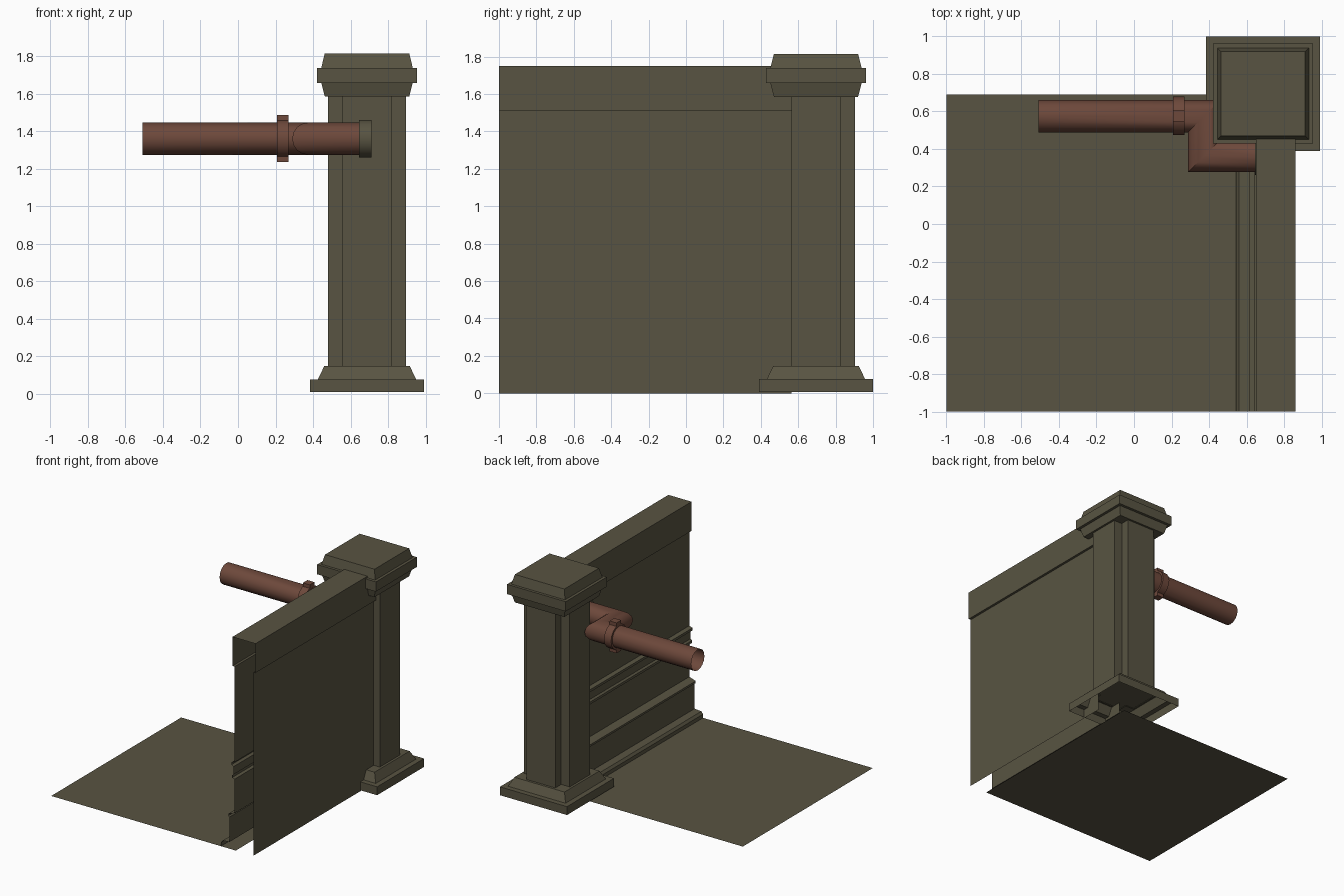
import bpy, bmesh, math
from mathutils import Vector

if "Cube" in bpy.data.objects:
    bpy.data.objects.remove(bpy.data.objects["Cube"])


def material(name, rgb):
    m = bpy.data.materials.new(name)
    m.diffuse_color = (*rgb, 1)
    m.use_nodes = True
    m.node_tree.nodes["Principled BSDF"].inputs["Base Color"].default_value = m.diffuse_color
    return m


OLIVE = material("olive_stone", (0.098, 0.088, 0.054))
BROWN = material("rust_brown", (0.155, 0.066, 0.044))


def finish(bm, name, mat, smooth=False):
    bmesh.ops.recalc_face_normals(bm, faces=bm.faces)
    me = bpy.data.meshes.new(name)
    bm.to_mesh(me)
    bm.free()
    ob = bpy.data.objects.new(name, me)
    bpy.context.collection.objects.link(ob)
    me.materials.append(mat)
    if smooth:
        bpy.ops.object.select_all(action='DESELECT')
        ob.select_set(True)
        bpy.context.view_layer.objects.active = ob
        bpy.ops.object.shade_smooth_by_angle(angle=math.radians(35))
    return ob


def loft(bm, rings, closed=True):
    """Join rings of points with quads; returns the vertex rings."""
    vs = [[bm.verts.new(p) for p in r] for r in rings]
    n = len(vs[0])
    for a, b in zip(vs, vs[1:]):
        for i in range(n if closed else n - 1):
            j = (i + 1) % n
            bm.faces.new((a[i], a[j], b[j], b[i]))
    return vs


CX, CY = 0.688, 0.695  # post centre


def square_stack(name, levels, bottom):
    bm = bmesh.new()
    vs = loft(bm, [[(CX + sx * h, CY + sy * h, z) for sx, sy in
                    ((-1, -1), (1, -1), (1, 1), (-1, 1))] for h, z in levels])
    bm.faces.new(vs[-1])
    if bottom:
        bm.faces.new(vs[0])
    return finish(bm, name, OLIVE)


# Post base (hollow underneath) and cap
square_stack("post_base", [(.305, .008), (.305, .077), (.262, .077), (.228, .147)], False)
square_stack("post_cap", [(.225, 1.585), (.244, 1.658), (.267, 1.658), (.267, 1.738),
                          (.244, 1.738), (.225, 1.815)], True)

# Post shaft: square with notched corners
bm = bmesh.new()
a, b = 0.131, 0.208
quarter = [(b, -a), (b, a), (a, a)]
plus = []
for k in range(4):
    c, s = round(math.cos(k * math.pi / 2)), round(math.sin(k * math.pi / 2))
    plus += [(x * c - y * s, x * s + y * c) for x, y in quarter]
loft(bm, [[(CX + x, CY + y, z) for x, y in plus] for z in (.14, 1.59)])
finish(bm, "post_shaft", OLIVE)

# Wall: inner mouldings, coping and outer face, open at its ends
profile = [(.545, 0), (.545, .03), (.56, .05), (.622, .055), (.622, .26), (.612, .268),
           (.612, .285), (.64, .295), (.67, .305), (.67, .585), (.645, .59), (.645, .61),
           (.66, .62), (.66, .685), (.64, .695), (.64, .715), (.67, .725), (.67, 1.51),
           (.65, 1.51), (.65, 1.75), (.86, 1.75), (.86, 1.51), (.84, 1.51), (.84, 0)]
bm = bmesh.new()
loft(bm, [[(x, y, z) for x, z in profile] for y in (-1, .565)], closed=False)
finish(bm, "wall", OLIVE)

# Floor sheet
bm = bmesh.new()
loft(bm, [[(-1, y, 0), (.68, y, 0)] for y in (-1, .69)], closed=False)
finish(bm, "floor", OLIVE)

# Pipe with two mitred bends: (x, y, mitre direction)
PZ, SIDES = 1.36, 16
path = [(-.51, .575, (0, 1)), (.375, .575, (1, 1)), (.375, .362, (1, 1)), (.68, .362, (0, 1))]


def ring(x, y, n, r):
    pts = []
    for i in range(SIDES):
        t = 2 * math.pi * i / SIDES
        c = r * math.cos(t)
        pts.append((x + n[0] * c, y + n[1] * c, PZ + r * math.sin(t)))
    return pts


bm = bmesh.new()
loft(bm, [ring(x, y, n, .086) for x, y, n in path])
finish(bm, "pipe", BROWN, True)


def collar(name, x0, x1, y, r, mat):
    bm = bmesh.new()
    loft(bm, [ring(x, y, (0, 1), q) for x, q in
              ((x0, .085), (x0, r), (x1, r), (x1, .085))])
    finish(bm, name, mat, True)


# Pipe clamp with ears above and below, and collar at the wall
collar("pipe_clamp", .207, .27, .577, .102, BROWN)
collar("wall_collar", .645, .713, .362, .1, OLIVE)
for s, label in ((1, "upper"), (-1, "lower")):
    bm = bmesh.new()
    bmesh.ops.create_cube(bm, size=1)
    bmesh.ops.scale(bm, vec=(.063, .06, .035), verts=bm.verts)
    bmesh.ops.translate(bm, vec=Vector((.2385, .577, PZ + s * .1075)), verts=bm.verts)
    finish(bm, label + "_clamp_ear", BROWN)
